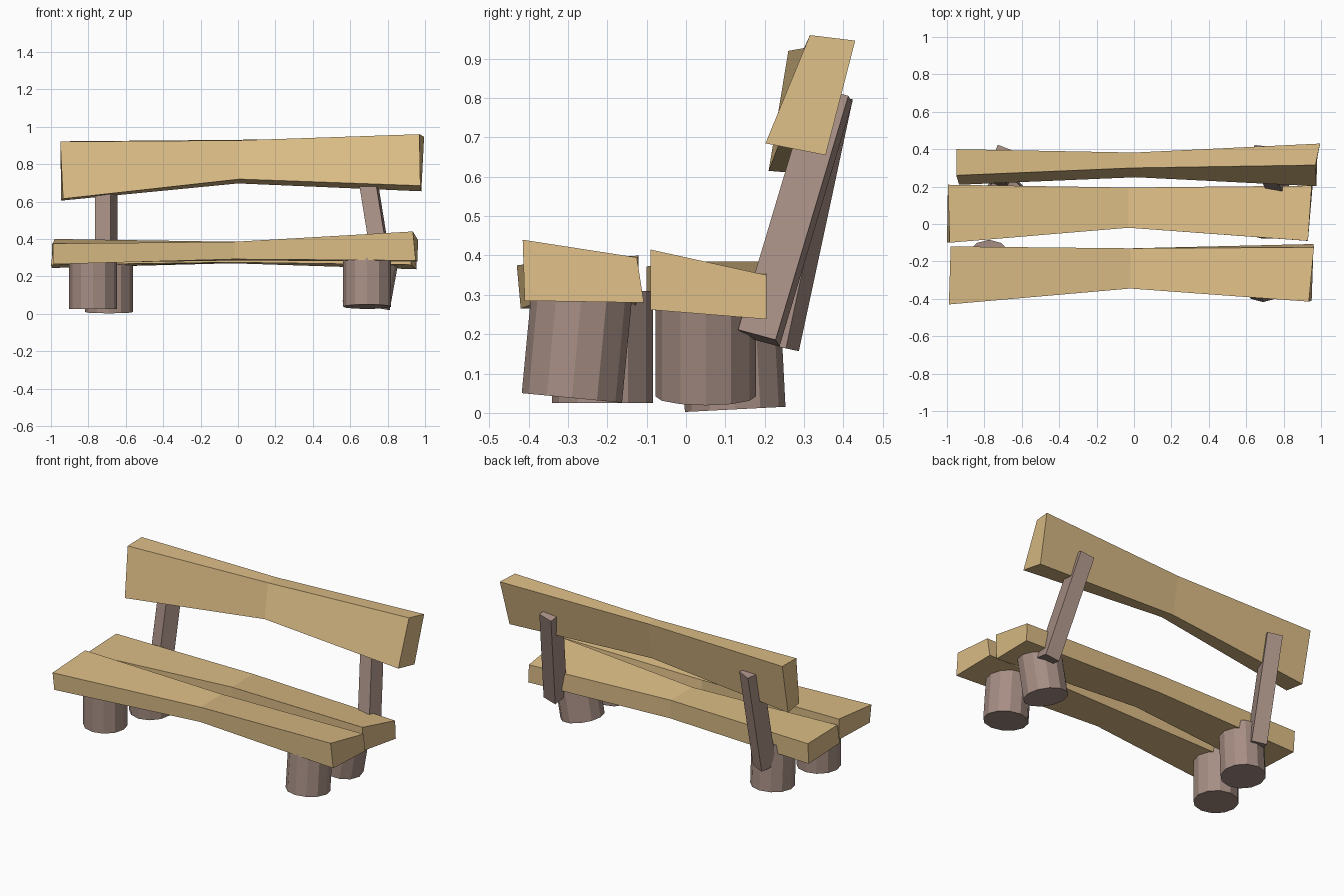
import bpy, bmesh
from math import radians
from mathutils import Vector, Matrix

if "Cube" in bpy.data.objects:
    bpy.data.objects.remove(bpy.data.objects["Cube"])


def material(name, rgb):
    m = bpy.data.materials.new(name)
    m.diffuse_color = (*rgb, 1)
    m.use_nodes = True
    m.node_tree.nodes["Principled BSDF"].inputs["Base Color"].default_value = m.diffuse_color
    return m


WOOD = material("pale_wood", (0.72, 0.51, 0.24))
BARK = material("bark", (0.38, 0.27, 0.23))


def finish(name, bm, mat):
    bmesh.ops.recalc_face_normals(bm, faces=bm.faces)
    mesh = bpy.data.meshes.new(name)
    bm.to_mesh(mesh)
    bm.free()
    mesh.materials.append(mat)
    obj = bpy.data.objects.new(name, mesh)
    bpy.context.collection.objects.link(obj)


def plank(name, sections):
    """Loft four-cornered sections: front top, back top, back bottom, front bottom."""
    bm = bmesh.new()
    rings = [[bm.verts.new(p) for p in s] for s in sections]
    for a, b in zip(rings, rings[1:]):
        for i in range(4):
            j = (i + 1) % 4
            bm.faces.new((a[i], a[j], b[j], b[i]))
    bm.faces.new(rings[0])
    bm.faces.new(rings[-1])
    finish(name, bm, WOOD)


def along(bottom, top, yaw=0):
    """Matrix placing a z-aligned primitive between two points."""
    a, b = Vector(bottom), Vector(top)
    tilt = Vector((0, 0, 1)).rotation_difference(b - a).to_matrix().to_4x4()
    return Matrix.Translation((a + b) / 2) @ tilt @ Matrix.Rotation(radians(yaw), 4, 'Z'), (b - a).length


def leg(name, bottom, top):
    bm = bmesh.new()
    m, length = along(bottom, top)
    bmesh.ops.create_cone(bm, cap_ends=True, segments=12, radius1=0.128, radius2=0.128,
                          depth=length, matrix=m)
    finish(name, bm, BARK)


def support(name, bottom, top, yaw):
    bm = bmesh.new()
    m, length = along(bottom, top, yaw)
    bmesh.ops.create_cube(bm, size=1, matrix=m @ Matrix.Diagonal((0.09, 0.1, length, 1)))
    finish(name, bm, BARK)


# Seat planks, pinched in the middle
plank("front_seat_plank", [
    [(-0.99, -0.43, 0.375), (-0.98, -0.12, 0.40), (-0.98, -0.125, 0.27), (-0.985, -0.42, 0.265)],
    [(-0.02, -0.345, 0.385), (-0.02, -0.13, 0.385), (-0.02, -0.13, 0.285), (-0.02, -0.345, 0.292)],
    [(0.935, -0.415, 0.44), (0.962, -0.125, 0.395), (0.96, -0.107, 0.28), (0.95, -0.41, 0.285)]])
plank("rear_seat_plank", [
    [(-0.985, -0.10, 0.372), (-0.995, 0.21, 0.375), (-0.995, 0.20, 0.245), (-1.0, -0.10, 0.262)],
    [(-0.03, -0.02, 0.385), (-0.03, 0.195, 0.385), (-0.03, 0.195, 0.27), (-0.03, -0.02, 0.275)],
    [(0.93, -0.09, 0.415), (0.95, 0.205, 0.35), (0.955, 0.205, 0.238), (0.925, -0.09, 0.262)]])

# Backrest, leaning backwards
plank("backrest_plank", [
    [(-0.95, 0.26, 0.92), (-0.95, 0.40, 0.922), (-0.945, 0.335, 0.605), (-0.935, 0.21, 0.615)],
    [(0.0, 0.30, 0.927), (0.0, 0.382, 0.93), (0.0, 0.34, 0.697), (0.01, 0.25, 0.72)],
    [(0.97, 0.315, 0.96), (0.995, 0.43, 0.946), (0.98, 0.355, 0.655), (0.975, 0.202, 0.685)]])

# Log legs
leg("front_left_leg", (-0.775, -0.212, 0.025), (-0.775, -0.212, 0.31))
leg("front_right_leg", (0.69, -0.29, 0.038), (0.69, -0.264, 0.31))
leg("back_left_leg", (-0.69, 0.125, 0.009), (-0.69, 0.11, 0.30))
leg("back_right_leg", (0.685, 0.05, 0.042), (0.73, 0.05, 0.29))

# Backrest supports
support("left_support", (-0.705, 0.225, 0.17), (-0.705, 0.362, 0.81), -22)
support("right_support", (0.78, 0.185, 0.19), (0.68, 0.37, 0.81), -8)
